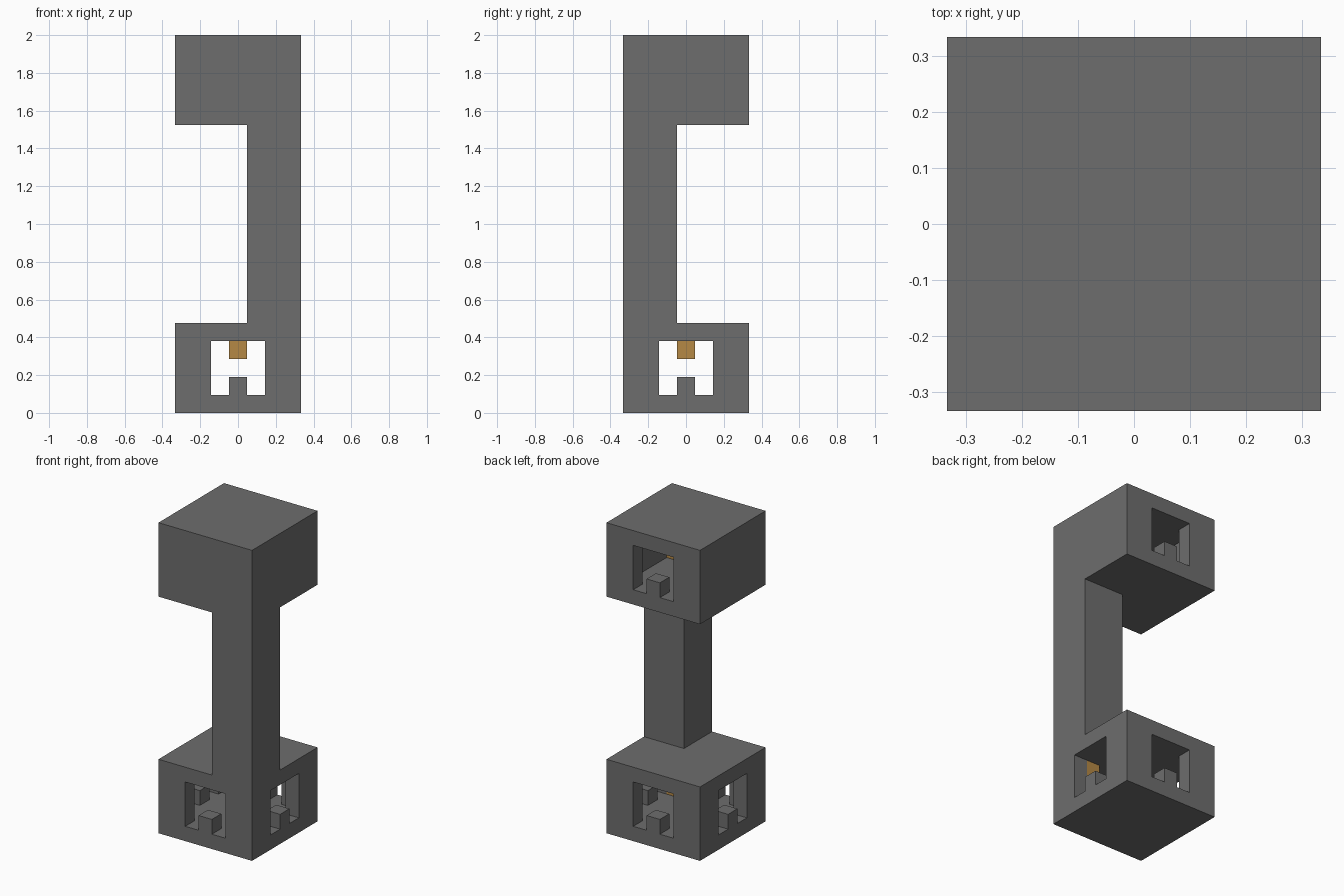
import bpy, bmesh
from mathutils import Matrix
from math import radians

if "Cube" in bpy.data.objects:
    bpy.data.objects.remove(bpy.data.objects["Cube"])

U = 2 / 21  # one building block


def material(name, color):
    m = bpy.data.materials.new(name)
    m.use_nodes = True
    m.diffuse_color = color
    m.node_tree.nodes["Principled BSDF"].inputs["Base Color"].default_value = color
    return m


GREY = material("stone grey", (0.155, 0.155, 0.155, 1))
ORANGE = material("amber", (0.46, 0.25, 0.06, 1))


def make_object(name, bm, mat):
    bmesh.ops.recalc_face_normals(bm, faces=bm.faces)
    mesh = bpy.data.meshes.new(name)
    bm.to_mesh(mesh)
    bm.free()
    mesh.materials.append(mat)
    obj = bpy.data.objects.new(name, mesh)
    bpy.context.collection.objects.link(obj)
    return obj


def box(name, x, y, z, mat=GREY):
    """Box from (low, high) ranges in block units."""
    bm = bmesh.new()
    bmesh.ops.create_cube(bm, size=1)
    for v in bm.verts:
        v.co = [(r[0] if c < 0 else r[1]) * U for c, r in zip(v.co, (x, y, z))]
    return make_object(name, bm, mat)


def window_cutter(z, y0, y1, angle=0):
    """Square opening with a one-block post left standing on the sill."""
    outline = [(-1.5, 0), (-.5, 0), (-.5, 1), (.5, 1), (.5, 0), (1.5, 0), (1.5, 3), (-1.5, 3)]
    bm = bmesh.new()
    face = bm.faces.new([bm.verts.new((x * U, y0 * U, (z + h) * U)) for x, h in outline])
    ext = bmesh.ops.extrude_face_region(bm, geom=[face])
    moved = [g for g in ext["geom"] if isinstance(g, bmesh.types.BMVert)]
    bmesh.ops.translate(bm, verts=moved, vec=(0, (y1 - y0) * U, 0))
    bmesh.ops.rotate(bm, verts=bm.verts, matrix=Matrix.Rotation(radians(angle), 3, "Z"))
    return make_object("window_cutter", bm, GREY)


def boolean(target, tool, operation):
    tool.hide_render = True
    mod = target.modifiers.new("bool", "BOOLEAN")
    mod.operation = operation
    mod.solver = "EXACT"
    mod.object = tool
    bpy.context.view_layer.objects.active = target
    bpy.ops.object.modifier_apply(modifier=mod.name)
    bpy.data.objects.remove(tool)


FULL, INNER = (-3.5, 3.5), (-2.5, 2.5)

# Hollow rooms: the lower has a window on every side, the upper only at the back
for name, base in (("lower_room", 0), ("upper_room", 16)):
    room = box(name, FULL, FULL, (base, base + 5))
    boolean(room, box("cavity", INNER, INNER, (base + 1, base + 4)), "DIFFERENCE")
    if base == 0:
        for angle in (0, 90):
            boolean(room, window_cutter(base + 1, -4, 4, angle), "DIFFERENCE")
    else:
        boolean(room, window_cutter(base + 1, 0, 4), "DIFFERENCE")
    # Lamp hanging from the middle of the ceiling
    box(name.replace("room", "lamp"), (-.5, .5), (-.5, .5), (base + 3, base + 4), ORANGE)

# Corner column joining the rooms, with its core running floor to ceiling
box("column", (.5, 3.5), (-3.5, -.5), (5, 16))
box("column_core", (1.5, 2.5), (-2.5, -1.5), (1, 20), ORANGE)
